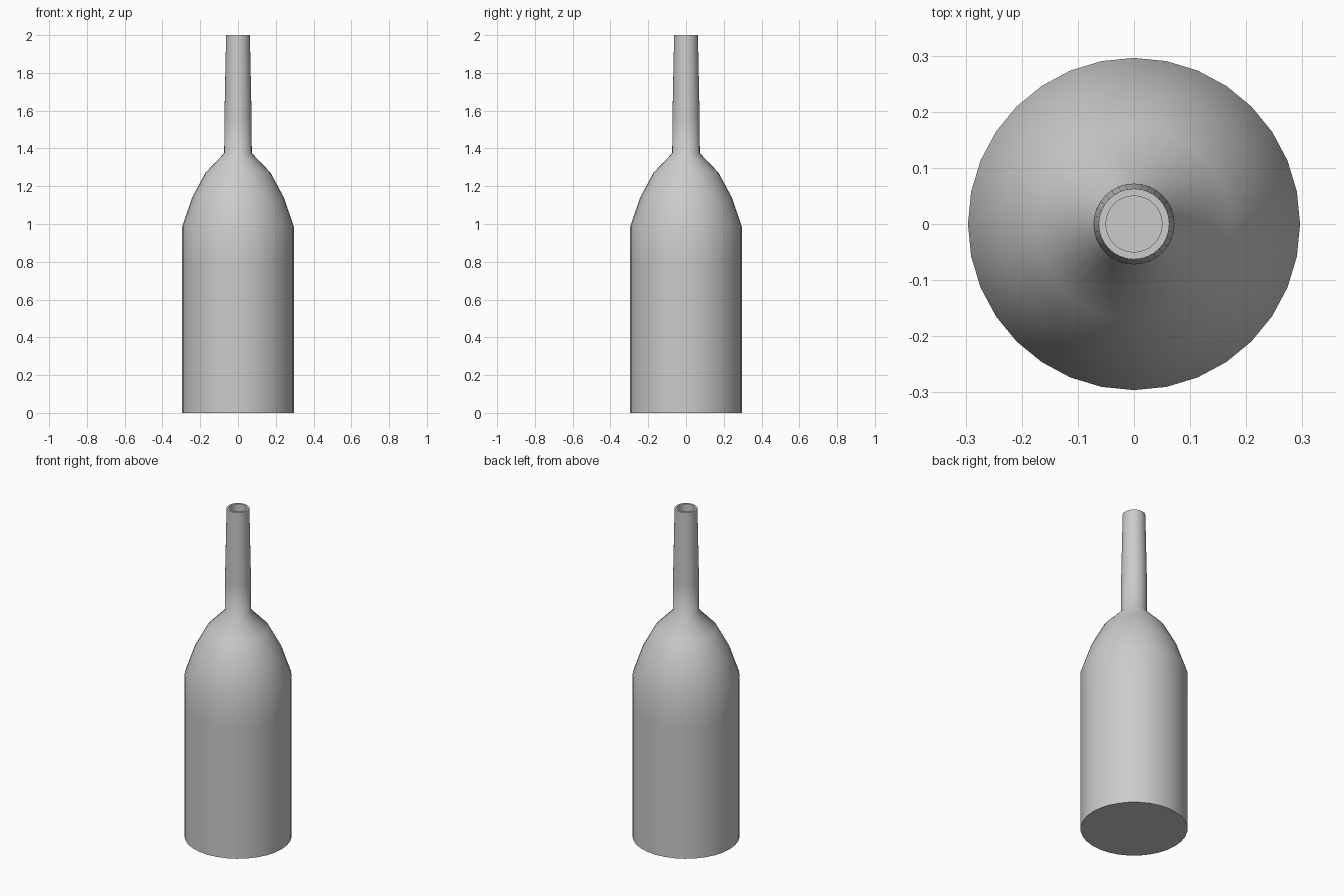
import bpy, bmesh
from math import cos, sin, pi, radians

if "Cube" in bpy.data.objects:
    bpy.data.objects.remove(bpy.data.objects["Cube"])

SIDES = 32


def lathe(name, profile):
    """Revolve (radius, height) points around z; radius 0 makes a pole."""
    bm = bmesh.new()
    rings = []
    for r, z in profile:
        if r == 0:
            rings.append([bm.verts.new((0, 0, z))] * SIDES)
        else:
            rings.append([bm.verts.new((r * cos(2 * pi * i / SIDES),
                                        r * sin(2 * pi * i / SIDES), z))
                          for i in range(SIDES)])
    for a, b in zip(rings, rings[1:]):
        for i in range(SIDES):
            j = (i + 1) % SIDES
            bm.faces.new(list(dict.fromkeys((a[i], a[j], b[j], b[i]))))
    bmesh.ops.recalc_face_normals(bm, faces=bm.faces[:])
    mesh = bpy.data.meshes.new(name)
    bm.to_mesh(mesh)
    bm.free()
    obj = bpy.data.objects.new(name, mesh)
    bpy.context.collection.objects.link(obj)
    bpy.context.view_layer.objects.active = obj
    obj.select_set(True)
    bpy.ops.object.shade_smooth_by_angle(angle=radians(60))
    return obj


# Outer wall: base, body, shoulder, neck
outer = [(0, 0), (0.26, 0), (0.296, 0), (0.296, 0.8), (0.296, 0.985),
         (0.243, 1.14), (0.172, 1.272), (0.073, 1.375),
         (0.072, 1.56), (0.063, 2.0)]

# Inner wall: mouth down to the inside floor
inner = [(0.05, 2.0), (0.058, 1.56), (0.059, 1.37), (0.163, 1.262),
         (0.231, 1.133), (0.283, 0.982), (0.283, 0.013), (0, 0.013)]

lathe("bottle", outer + inner)
